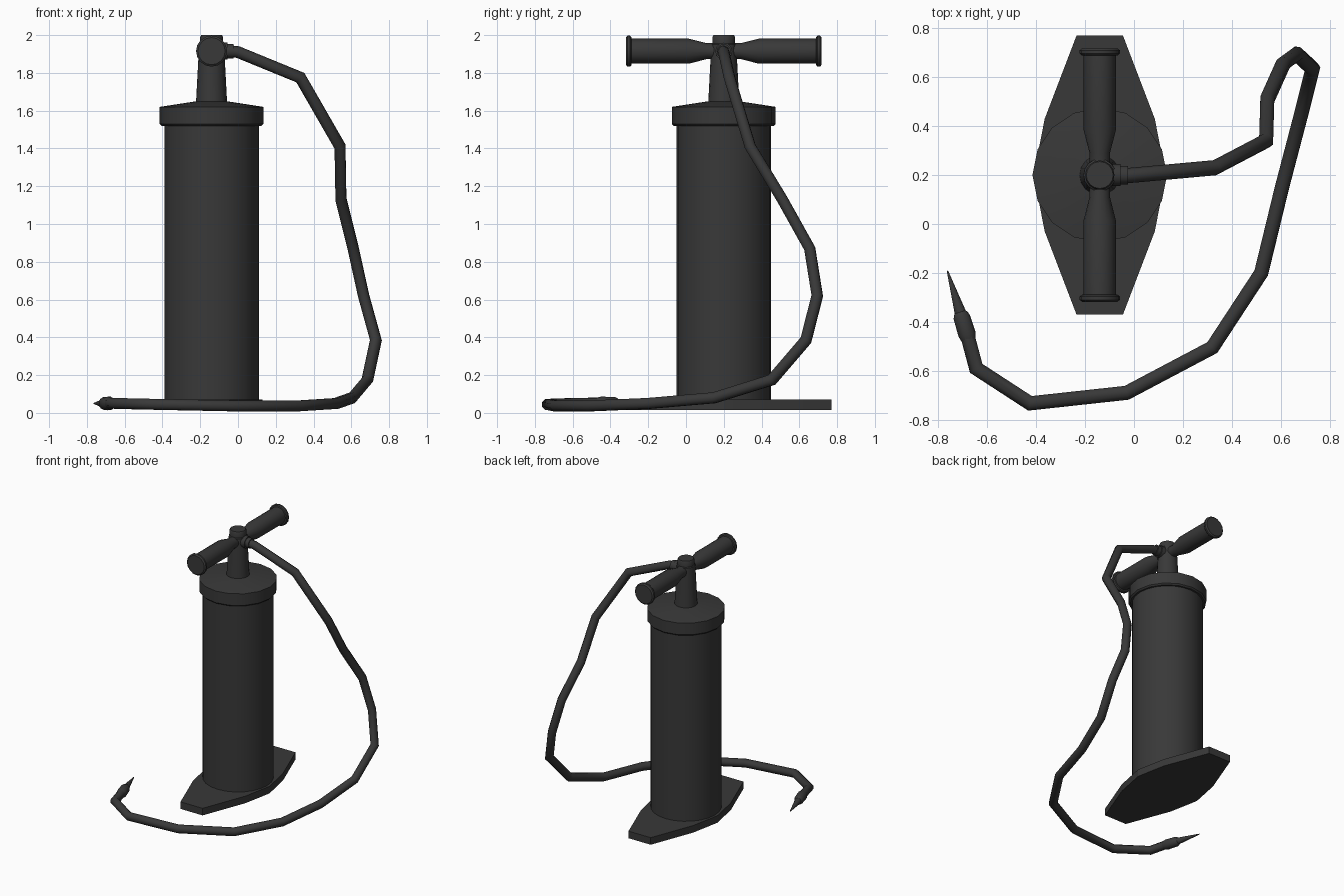
import bpy, bmesh, math
from mathutils import Vector

if "Cube" in bpy.data.objects:
    bpy.data.objects.remove(bpy.data.objects["Cube"])

AX, AY = -0.14, 0.2      # pump axis
GRIP_Z = 1.915

dark = bpy.data.materials.new("dark_plastic")
dark.diffuse_color = (0.04, 0.04, 0.04, 1)
dark.use_nodes = True
dark.node_tree.nodes["Principled BSDF"].inputs["Base Color"].default_value = dark.diffuse_color


def finish(bm, name, angle=35):
    bmesh.ops.recalc_face_normals(bm, faces=bm.faces)
    me = bpy.data.meshes.new(name)
    bm.to_mesh(me)
    bm.free()
    me.materials.append(dark)
    ob = bpy.data.objects.new(name, me)
    bpy.context.collection.objects.link(ob)
    bpy.ops.object.select_all(action='DESELECT')
    ob.select_set(True)
    bpy.context.view_layer.objects.active = ob
    bpy.ops.object.shade_smooth_by_angle(angle=math.radians(angle))
    return ob


def bridge(bm, rings):
    n = len(rings[0])
    for a, b in zip(rings, rings[1:]):
        for i in range(n):
            j = (i + 1) % n
            bm.faces.new((a[i], a[j], b[j], b[i]))
    bm.faces.new(rings[0])
    bm.faces.new(rings[-1])


def lathe(name, origin, axis, profile, sides=16):
    """Turn (distance along axis, radius) pairs into a capped solid."""
    bm = bmesh.new()
    rot = Vector((0, 0, 1)).rotation_difference(Vector(axis).normalized())
    rings = []
    for t, r in profile:
        rings.append([bm.verts.new(Vector(origin) + rot @ Vector((
            r * math.cos(math.tau * i / sides), r * math.sin(math.tau * i / sides), t)))
            for i in range(sides)])
    bridge(bm, rings)
    return finish(bm, name)


def tube(name, pts, r, sides=8):
    """Sweep a round section along a polyline with mitred corners."""
    bm = bmesh.new()
    pts = [Vector(p) for p in pts]
    dirs = [(b - a).normalized() for a, b in zip(pts, pts[1:])]
    u = dirs[0].cross(Vector((0, 0, 1))).normalized()
    v = dirs[0].cross(u)
    ring = [pts[0] + r * (u * math.cos(math.tau * i / sides) + v * math.sin(math.tau * i / sides))
            for i in range(sides)]
    rings = [[bm.verts.new(c) for c in ring]]
    for k in range(1, len(pts)):
        d = dirs[k - 1]
        n = d if k == len(pts) - 1 else (d + dirs[k]).normalized()
        # slide the section along the segment to the mitre plane
        ring = [c + d * ((pts[k] - c).dot(n) / d.dot(n)) for c in ring]
        rings.append([bm.verts.new(c) for c in ring])
    bridge(bm, rings)
    return finish(bm, name, 50)


# Foot plate
quarter = [(0.27, 0.0), (0.225, 0.23), (0.095, 0.57)]
half = quarter + [(-x, y) for x, y in reversed(quarter)]
outline = half + [(x, -y) for x, y in reversed(half[1:-1])]
bm = bmesh.new()
bridge(bm, [[bm.verts.new((AX + x, AY + y, z)) for x, y in outline] for z in (0.015, 0.07)])
finish(bm, "foot_plate", 10)

# Barrel, cap and tapered plunger neck
lathe("barrel", (AX, AY, 0), (0, 0, 1), [(0.05, 0.25), (1.53, 0.25)], 24)
lathe("barrel_cap", (AX, AY, 0), (0, 0, 1),
      [(1.52, 0.265), (1.53, 0.275), (1.62, 0.275), (1.65, 0.08)])
lathe("neck", (AX, AY, 0), (0, 0, 1),
      [(1.63, 0.083), (1.95, 0.066), (1.955, 0.06), (1.99, 0.06), (2.0, 0.055)])

# Handle: hub and two mirrored grips
for side, label in ((-1, "front"), (1, "back")):
    lathe("grip_" + label, (AX, AY, GRIP_Z), (0, side, 0),
          [(0, 0.042), (0.09, 0.042), (0.185, 0.066), (0.488, 0.066), (0.49, 0.076),
           (0.497, 0.082), (0.51, 0.082), (0.518, 0.072)])
lathe("hose_socket", (AX, AY, GRIP_Z), (1, 0, 0),
      [(0, 0.045), (0.085, 0.045), (0.085, 0.038), (0.115, 0.038)], 12)

# Hose draped to the floor
hose = [(-0.06, 0.195, 1.917), (0.0, 0.2, 1.91), (0.33, 0.23, 1.775), (0.54, 0.34, 1.41),
        (0.545, 0.51, 1.13), (0.61, 0.655, 0.87), (0.665, 0.695, 0.62), (0.73, 0.635, 0.385),
        (0.685, 0.455, 0.175), (0.605, 0.15, 0.08), (0.52, -0.2, 0.05), (0.32, -0.505, 0.037),
        (-0.03, -0.69, 0.037), (-0.425, -0.733, 0.045), (-0.645, -0.59, 0.05),
        (-0.685, -0.44, 0.052)]
tube("hose", hose, 0.031)

# Nozzle with pointed tip
lathe("nozzle", (-0.675, -0.475, 0.05), (-0.088, 0.285, 0.0),
      [(0, 0.03), (0.025, 0.037), (0.1, 0.035), (0.115, 0.029), (0.12, 0.024), (0.297, 0.003)], 12)
